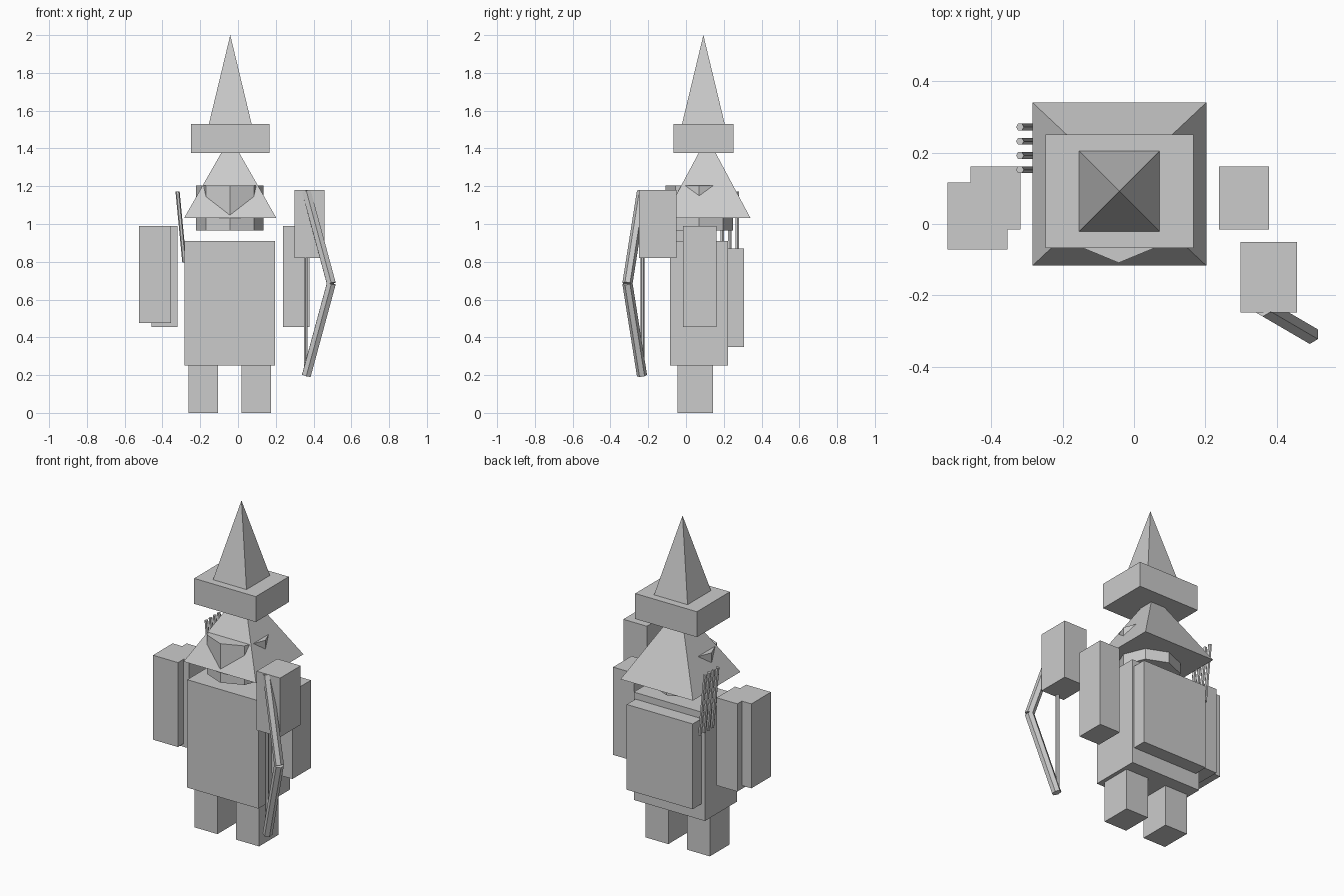
import bpy
import math
from mathutils import Vector

if "Cube" in bpy.data.objects:
    bpy.data.objects.remove(bpy.data.objects["Cube"])

grey = bpy.data.materials.new("grey")
grey.diffuse_color = (0.6, 0.6, 0.6, 1)
grey.use_nodes = True
grey.node_tree.nodes["Principled BSDF"].inputs["Base Color"].default_value = grey.diffuse_color


def finish(name):
    ob = bpy.context.object
    ob.name = name
    ob.data.materials.append(grey)
    return ob


def box(name, x, y, z):
    """Box from (min, max) ranges."""
    lo, hi = zip(x, y, z)
    bpy.ops.mesh.primitive_cube_add(size=1, location=[(a + b) / 2 for a, b in zip(lo, hi)])
    ob = finish(name)
    ob.scale = [b - a for a, b in zip(lo, hi)]
    return ob


def pyramid(name, centre, hx, hy, z0, z1):
    """Four-sided pyramid with half sizes hx, hy."""
    bpy.ops.mesh.primitive_cone_add(vertices=4, radius1=math.sqrt(2), radius2=0, depth=z1 - z0,
                                    location=(*centre, (z0 + z1) / 2))
    ob = finish(name)
    for v in ob.data.vertices:
        x, y = v.co.x, v.co.y
        v.co.x = (x - y) / math.sqrt(2) * hx
        v.co.y = (x + y) / math.sqrt(2) * hy
    return ob


def rod(name, a, b, r, sides=6):
    """Straight rod between two points."""
    a, b = Vector(a), Vector(b)
    bpy.ops.mesh.primitive_cylinder_add(vertices=sides, radius=r, depth=(b - a).length,
                                        location=(a + b) / 2)
    ob = finish(name)
    ob.rotation_euler = (b - a).to_track_quat('Z', 'Y').to_euler()
    return ob


# Legs, body and back pack
box("left_leg", (-0.261, -0.107), (-0.045, 0.143), (0, 0.255))
box("right_leg", (0.019, 0.174), (-0.045, 0.143), (0, 0.255))
box("body", (-0.283, 0.197), (-0.085, 0.222), (0.252, 0.91))
box("back_pack", (-0.26, 0.185), (0.22, 0.307), (0.35, 0.87))

# Octagonal head poking through the pyramid hood
rod("head", (-0.043, 0.07, 0.965), (-0.043, 0.07, 1.203), 0.179, 8)
pyramid("hood", (-0.041, 0.112), 0.244, 0.229, 1.032, 1.46)

# Hat
box("hat_brim", (-0.249, 0.167), (-0.067, 0.251), (1.375, 1.53))
pyramid("hat_point", (-0.041, 0.092), 0.113, 0.113, 1.53, 2.0)

# Arms and raised hand
box("left_arm", (-0.459, -0.319), (-0.016, 0.161), (0.455, 0.99))
box("left_shield", (-0.523, -0.355), (-0.072, 0.117), (0.475, 0.99))
box("right_arm", (0.238, 0.379), (-0.016, 0.161), (0.455, 0.99))
box("right_hand", (0.299, 0.458), (-0.248, -0.05), (0.82, 1.18))

# Bow: two limbs and a string
grip = (0.494, -0.31, 0.685)
for name, z in (("upper_limb", 1.173), ("lower_limb", 0.198)):
    rod("bow_" + name, grip, (0.362, -0.233, z), 0.027)
rod("bow_string", (0.358, -0.23, 0.21), (0.358, -0.23, 1.16), 0.011)

# Arrows leaning at the left side of the back
for i in range(4):
    y = 0.152 + i * 0.04
    rod("arrow_%d" % (i + 1), (-0.284, y, 0.797), (-0.32, y, 1.172), 0.011)
